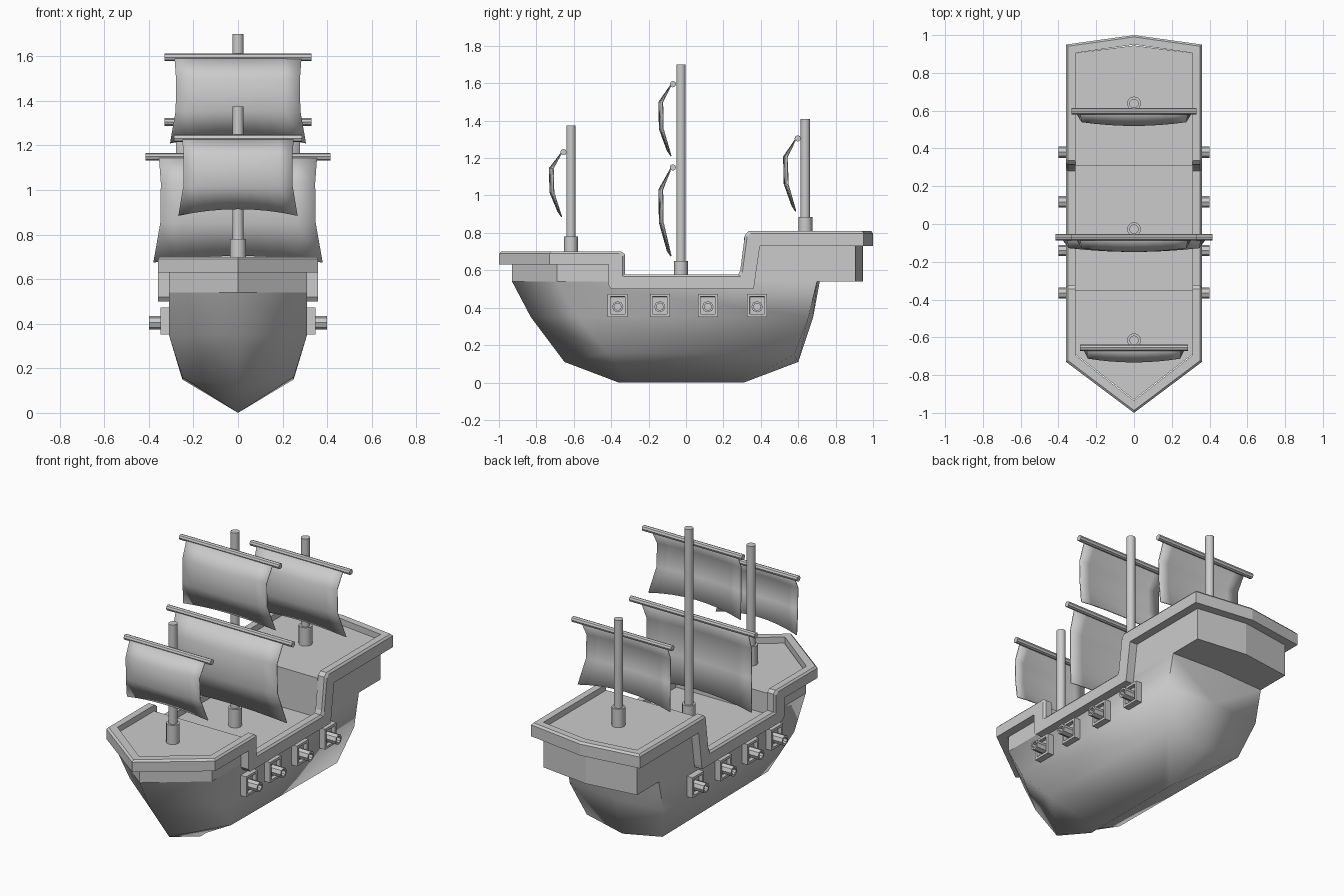
import bpy, bmesh, math
from mathutils import Matrix, Vector

if "Cube" in bpy.data.objects:
    bpy.data.objects.remove(bpy.data.objects["Cube"])


def add(name, bm, smooth=None):
    bmesh.ops.remove_doubles(bm, verts=bm.verts, dist=0.0005)
    bmesh.ops.recalc_face_normals(bm, faces=bm.faces)
    me = bpy.data.meshes.new(name)
    bm.to_mesh(me)
    bm.free()
    ob = bpy.data.objects.new(name, me)
    bpy.context.collection.objects.link(ob)
    if smooth:
        bpy.ops.object.select_all(action='DESELECT')
        ob.select_set(True)
        bpy.context.view_layer.objects.active = ob
        bpy.ops.object.shade_smooth_by_angle(angle=math.radians(smooth))
    return ob


def loft(bm, rows, close=False):
    """Skin quads between rows of points."""
    vs = [[bm.verts.new(p) for p in r] for r in rows]
    n = len(rows[0])
    for a, b in zip(vs, vs[1:]):
        for i in range(n if close else n - 1):
            j = (i + 1) % n
            bm.faces.new((a[i], a[j], b[j], b[i]))
    return vs


def prism(name, outline, z0, z1):
    bm = bmesh.new()
    vs = loft(bm, [[(x, y, z) for x, y in outline] for z in (z0, z1)], True)
    bm.faces.new(vs[0])
    bm.faces.new(vs[1])
    return add(name, bm)


def rod(name, p, q, r, sides, smooth=None, bore=0):
    p, q = Vector(p), Vector(q)
    bm = bmesh.new()
    rot = (q - p).to_track_quat('Z', 'Y').to_matrix().to_4x4()
    m = Matrix.Translation((p + q) / 2) @ rot
    bmesh.ops.create_cone(bm, cap_ends=True, segments=sides, radius1=r, radius2=r,
                          depth=(q - p).length, matrix=m)
    if bore:
        d = (q - p).normalized()
        bm.normal_update()
        end = max(bm.faces, key=lambda f: f.calc_center_median().dot(d))
        bmesh.ops.inset_region(bm, faces=[end], thickness=bore)
        hole = bmesh.ops.extrude_face_region(bm, geom=[end])
        bmesh.ops.delete(bm, geom=[end], context='FACES_ONLY')
        bmesh.ops.translate(bm, vec=-d * 0.04,
                            verts=[v for v in hole['geom'] if isinstance(v, bmesh.types.BMVert)])
    return add(name, bm, smooth)


# Hull: half rings from bow to stern, deck level down to the keel
half = [
    [(0, -.93, .54), (.31, -.69, .54), (.31, .70, .54), (0, .715, .54)],
    [(0, -.83, .35), (.31, -.58, .35), (.31, .655, .35), (0, .68, .35)],
    [(0, -.65, .11), (.25, -.42, .16), (.25, .58, .15), (0, .60, .11)],
    [(0, -.36, 0), (0, -.30, 0), (0, .25, 0), (0, .31, 0)],
]
rings = [r + [(-x, y, z) for x, y, z in r[2:0:-1]] for r in half]
bm = bmesh.new()
for s in (1, -1):
    loft(bm, [[(s * x, y, z) for x, y, z in r] for r in half])
bm.faces.new([bm.verts.new(p) for p in rings[0]])
add("hull", bm, 80)

# Raised fore and aft decks
prism("foredeck", [(0, -.93), (.31, -.69), (.31, -.35), (-.31, -.35), (-.31, -.69)], .54, .665)
prism("quarterdeck", [(-.31, .31), (.31, .31), (.31, .905), (0, .945), (-.31, .905)], .54, .775)

# Stepped rail: (outer x, inner x), outer/inner y shift, bottom (y, z), top (y, z)
stations = [
    (0, 0, .065, (-1.0, .63), (-1.0, .70)),
    (.36, .31, .035, (-.73, .63), (-.73, .70)),
    (.36, .31, 0, (-.415, .63), (-.345, .70)),
    (.36, .31, 0, (-.415, .62), (-.325, .685)),
    (.36, .31, 0, (-.415, .52), (-.325, .578)),
    (.36, .31, 0, (-.40, .50), (-.325, .578)),
    (.36, .31, 0, (.36, .50), (.28, .578)),
    (.36, .31, 0, (.365, .52), (.29, .60)),
    (.36, .31, 0, (.395, .73), (.315, .79)),
    (.36, .31, 0, (.40, .73), (.335, .81)),
    (.36, .31, -.045, (.95, .73), (.95, .81)),
    (0, 0, -.05, (1.0, .73), (1.0, .81)),
]
bm = bmesh.new()
for s in (1, -1):
    rows = []
    for xo, xi, dy, (yb, zb), (yt, zt) in stations:
        k = .15
        rows.append([
            (s * xo, yb, zb),
            (s * xo, yt + (yb - yt) * k, zt + (zb - zt) * k),
            (s * (xo + (xi - xo) * .2), yt + dy * .2, zt),
            (s * xi, yt + dy, zt),
            (s * xi, yb + dy, zb)])
    loft(bm, rows, True)
add("rail", bm)

# Gun ports and barrels on both sides
for s in (1, -1):
    for y in (-.365, -.14, .117, .38):
        bm = bmesh.new()
        bmesh.ops.create_cube(bm, size=1, matrix=Matrix.Translation((s * .315, y, .412))
                              @ Matrix.Diagonal((.066, .107, .122, 1)))
        bm.normal_update()
        face = max(bm.faces, key=lambda f: s * f.calc_center_median().x)
        bmesh.ops.inset_region(bm, faces=[face], thickness=.02)
        bmesh.ops.inset_region(bm, faces=[face], thickness=.001)
        bmesh.ops.translate(bm, verts=face.verts, vec=(-s * .022, 0, 0))
        add("gun_port", bm)
        rod("gun_barrel", (s * .30, y, .405), (s * .40, y, .405), .03, 8, bore=.011)

# Masts with thicker feet: y, deck z, foot top z, mast top z
for name, y, z0, z1, z2 in (("fore", -.615, .65, .78, 1.375),
                            ("main", -.027, .53, .65, 1.70),
                            ("aft", .638, .76, .885, 1.41)):
    rod(name + "_mast", (0, y, z0), (0, y, z2), .025, 12, 40)
    rod(name + "_mast_foot", (0, y, z0), (0, y, z1), .037, 12, 40)

# Yards and billowing sails: yard y, yard z, yard half length, sail half width, sail foot z
for name, y, z, hy, hs, zb in (("fore", -.655, 1.232, .287, .25, .885),
                               ("main_lower", -.07, 1.15, .415, .355, .675),
                               ("main_upper", -.07, 1.595, .33, .285, 1.21),
                               ("aft", .597, 1.305, .33, .285, .915)):
    rod(name + "_yard", (-hy, y, z), (hy, y, z), .017, 8)
    rows = []
    for t, out, w in ((0, .008, 1), (.25, .055, .975), (.62, .052, .98), (1, .01, 1.07)):
        row = []
        for i in range(-4, 5):
            u = i / 4
            c = 1 - u * u
            row.append((u * hs * w, y - out - .02 * c * min(1, t * 4),
                        z + (zb - z) * t + .03 * c * (t == 1)))
        rows.append(row)
    bm = bmesh.new()
    loft(bm, rows)
    sail = add(name + "_sail", bm, 60)
    mod = sail.modifiers.new("cloth", 'SOLIDIFY')
    mod.thickness = .006
    mod.offset = 0
